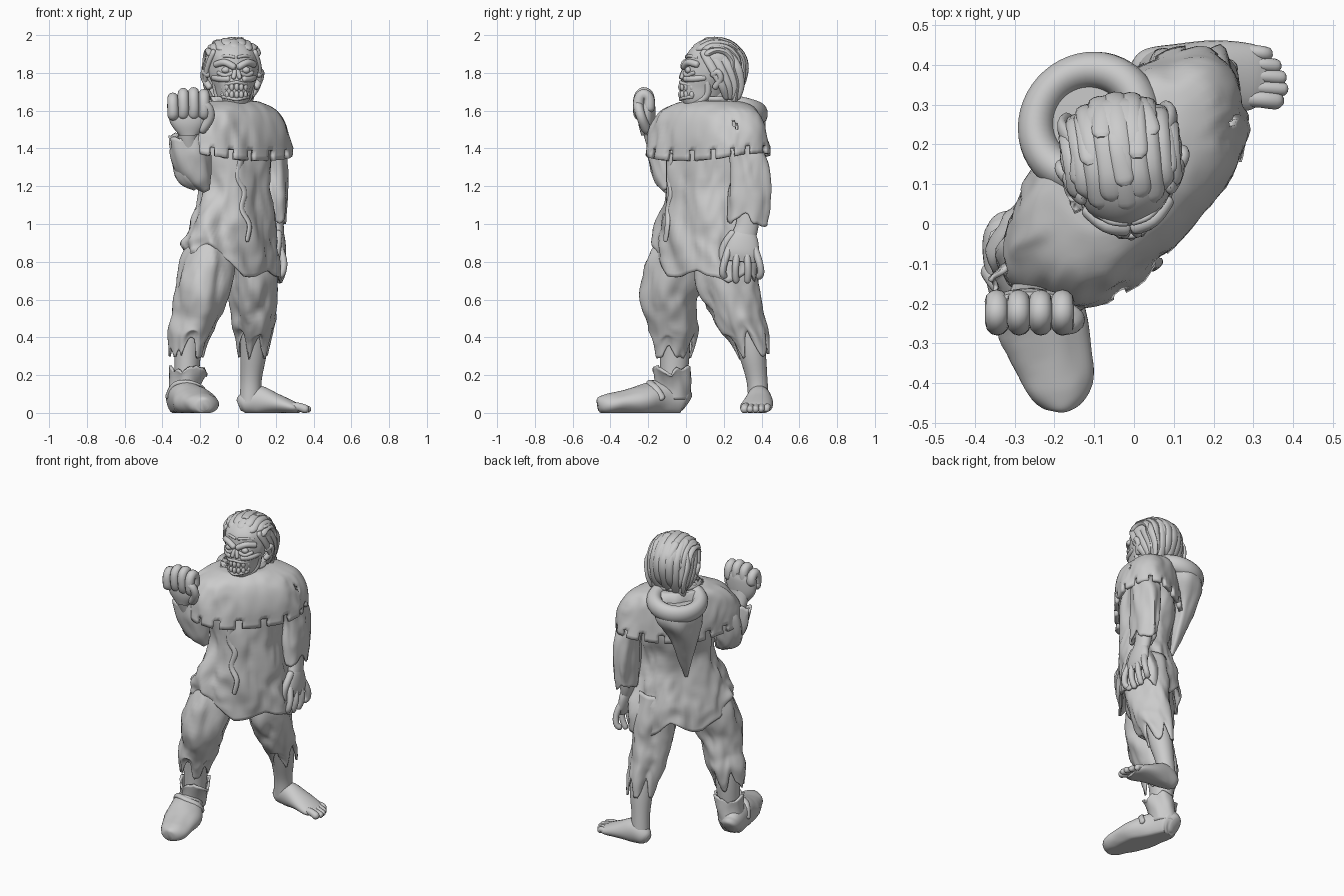
import bpy, bmesh, math
from math import sin, cos, pi, radians
from mathutils import Vector, Matrix, noise

TURN = radians(48)                       # torso is twisted towards +x
SH = (cos(TURN), sin(TURN), 0)           # direction of the left shoulder
HEAD = Matrix.Translation((-0.03, 0.16, 0)) @ Matrix.Rotation(radians(7), 4, 'Z')
I4 = Matrix()


def spline(keys, m):
    k = [Vector(p) for p in keys]
    k = [2 * k[0] - k[1]] + k + [2 * k[-1] - k[-2]]
    out = []
    for a, b, c, d in zip(k, k[1:], k[2:], k[3:]):
        for s in range(m):
            t = s / m
            out.append(0.5 * (2 * b + (c - a) * t + (2 * a - 5 * b + 4 * c - d) * t * t
                              + (3 * b - a - 3 * c + d) * t ** 3))
    return out + [k[-2]]


def link(name, bm):
    me = bpy.data.meshes.new(name)
    bm.to_mesh(me)
    bm.free()
    ob = bpy.data.objects.new(name, me)
    bpy.context.collection.objects.link(ob)
    return ob


def skin(name, keys, side=(1, 0, 0), n=28, m=5, level=False, fold=0, k=6,
         hem=None, cut=None, thick=0, M=I4, box=1.0):
    """Loft ellipses (x, y, z, half width along side, half depth) along a smooth path."""
    rows = spline(keys, m)
    side = Vector(side)
    bm = bmesh.new()
    grid = []
    for r, row in enumerate(rows):
        u = r / (len(rows) - 1)
        T = Vector(rows[min(r + 1, len(rows) - 1)][:3]) - Vector(rows[max(r - 1, 0)][:3])
        T.normalize()
        if level:
            T = Vector((0, 0, -1 if T.z < 0 else 1))
        S = (side - T * side.dot(T)).normalized()
        B = T.cross(S)
        c = Vector(row[:3])
        ring = []
        for j in range(n):
            t = 2 * pi * j / n
            p, q = [math.copysign(abs(f) ** box, f) for f in (cos(t), sin(t))]
            d = S * max(row[3], .003) * p + B * max(row[4], .003) * q
            if fold:
                w = c + d
                big = noise.noise((w.x * 11, w.y * 11, w.z * 5))
                fine = .5 - abs(noise.noise((w.x * 16 + 5, w.y * 16, w.z * 7)))
                d *= 1 + fold * min(1, .3 + 2 * u) * (.5 * sin(k * t + 3 * u + 2 * big) + big + .8 * fine - .2)
            v = c + d
            if hem:
                v -= T * hem(t) * u ** 4
            v.z = max(v.z, 0)
            ring.append(bm.verts.new(M @ v))
        grid.append(ring)
    for r in range(len(grid) - 1):
        for j in range(n):
            if cut and cut(len(grid) - 2 - r, j):
                continue
            q = (j + 1) % n
            bm.faces.new((grid[r][j], grid[r][q], grid[r + 1][q], grid[r + 1][j]))
    if not thick:
        bm.faces.new(grid[0])
        bm.faces.new(grid[-1])
    bmesh.ops.recalc_face_normals(bm, faces=bm.faces)
    ob = link(name, bm)
    if thick:
        ob.modifiers.new("thickness", 'SOLIDIFY').thickness = thick
    return ob


def rod(name, pts, r, flat=1, side=(1, 0, 0), M=I4, taper=1.0):
    """Round-ended rod through the points."""
    p = [Vector(q) for q in pts]
    p = [p[0] + (p[0] - p[1]).normalized() * r * .7] + p + [p[-1] + (p[-1] - p[-2]).normalized() * r * .7]
    last = len(p) - 1
    keys = []
    for i, q in enumerate(p):
        w = r * (1 + (taper - 1) * i / last) * (.4 if i in (0, last) else 1)
        keys.append((*q, w, w * flat))
    return skin(name, keys, side, 12, 4, M=M)


def ball(name, loc, size, M=I4):
    bm = bmesh.new()
    bmesh.ops.create_uvsphere(bm, u_segments=16, v_segments=10, radius=1,
                              matrix=M @ Matrix.Translation(loc) @ Matrix.Diagonal((*size, 1)))
    link(name, bm)


def jag(depth, count, seed):
    """Torn hem: zigzag of uneven points."""
    return lambda t: depth * abs((t * count / (2 * pi)) % 1 * 2 - 1) * (
        1 + 1.6 * noise.noise((cos(t) * 2 + seed, sin(t) * 2, seed)))


# Tunic, lifted at the right hip, with a torn hem
hem = jag(.06, 5, 3.3)
skin("tunic", [(-.03, .13, 1.56, .24, .14), (-.02, .11, 1.38, .24, .17), (-.01, .09, 1.2, .215, .155),
               (-.02, .09, 1.0, .265, .168), (-.03, .095, .85, .315, .18), (-.03, .10, .69, .32, .185)],
     SH, 90, 7, True, .1, 6, lambda t: hem(t) + .15 * max(0, -cos(t)) ** 1.3, None, .014)
# Ragged tear down the front
rod("tunic_tear", [(.02, -.082, 1.36), (.0, -.088, 1.25), (.035, -.078, 1.17), (.02, -.095, 1.08),
                   (.06, -.098, 1.0), (.05, -.108, .92)], .022, .6, SH, taper=.6)

# Shoulder mantle with square tabs and a torn hole
skin("mantle", [(-.05, .15, 1.65, .12, .11), (-.045, .14, 1.645, .19, .135), (-.03, .125, 1.595, .3, .175),
                (-.02, .115, 1.49, .365, .2), (-.02, .11, 1.335, .385, .21)],
     SH, 120, 6, True, .05, 5, lambda t: .02 + .02 * cos(2 * t),
     lambda r, j: (r < 2 and j % 7 > 4) or (r in (6, 7) and j == 10) or (r in (7, 8) and j == 11), .024, box=.92)

# Hood bunched on the back, with a hanging tail
bpy.ops.mesh.primitive_torus_add(major_segments=48, minor_segments=16, major_radius=.132, minor_radius=.046,
                                 location=(-.112, .252, 1.6), rotation=(radians(-14), 0, TURN))
bpy.context.object.name = "hood_rim"
bpy.context.object.scale = (1.05, 1, 1.25)
skin("hood_tail", [(-.12, .26, 1.60, .16, .14), (-.145, .285, 1.5, .14, .115), (-.175, .27, 1.38, .085, .06),
                   (-.155, .23, 1.22, .045, .035), (-.135, .19, 1.08, .01, .012)], SH, 32, 6, True, .12, 4)

# Neck and head
skin("neck", [(-.06, .17, 1.55, .09, .09), (-.03, .15, 1.66, .075, .08), (-.03, .16, 1.76, .08, .09)], m=4)
skin("head", [(0, -.085, 1.598, .03, .035), (0, -.08, 1.615, .06, .075), (0, -.07, 1.66, .083, .112),
              (0, -.05, 1.72, .1, .138), (0, -.025, 1.78, .125, .155), (0, -.005, 1.84, .138, .163),
              (0, .0, 1.90, .135, .155), (0, .0, 1.95, .098, .11), (0, .0, 1.978, .04, .05)],
     n=48, m=6, level=True, fold=.03, M=HEAD)
for s in (-1, 1):
    # Sunken eyes, brows, cheekbones, ears
    ball("eye", (s * .054, -.156, 1.815), (.022, .018, .018), HEAD)
    rod("brow", [(s * .014, -.172, 1.832), (s * .06, -.157, 1.855), (s * .1, -.115, 1.845)], .018, 1, (0, 0, 1), HEAD)
    rod("eye_bag", [(s * .022, -.17, 1.80), (s * .056, -.161, 1.786), (s * .09, -.132, 1.80)], .011, 1, (0, 0, 1), HEAD)
    rod("cheekbone", [(s * .042, -.168, 1.768), (s * .08, -.136, 1.768), (s * .106, -.075, 1.775)], .017, 1, (0, 0, 1), HEAD)
    rod("jaw_muscle", [(s * .098, -.06, 1.76), (s * .085, -.06, 1.68), (s * .046, -.13, 1.63)], .018, 1, (0, 1, 0), HEAD)
    rod("nose_side", [(s * .008, -.172, 1.81), (s * .016, -.186, 1.775)], .012, 1, (1, 0, 0), HEAD)
    rod("forehead_wrinkle", [(s * .01, -.158, 1.883), (s * .05, -.148, 1.89), (s * .09, -.113, 1.88)], .008, 1, (0, 0, 1), HEAD)
    rod("ear", [(s * .135, -.035, 1.79), (s * .152, -.01, 1.805), (s * .15, .005, 1.77), (s * .125, -.02, 1.725)],
        .017, 1, (1, 0, 0), HEAD)
# Bared teeth in two rows, between lips
for z, up in ((1.725, 1), (1.685, -1)):
    arc = [(.082 * sin(a), -.062 - .128 * cos(a), z) for a in [radians(d) for d in range(-54, 55, 18)]]
    for x, y, zz in arc:
        ball("tooth", (x, y, zz), (.0125, .013, .021), HEAD)
    rod("lip", [(x * 1.05, y, zz + up * .026 - up * .02 * abs(x) / .09) for x, y, zz in arc], .009, 1, (0, 0, 1), HEAD)
ball("chin", (0, -.14, 1.632), (.04, .03, .026), HEAD)


def scalp(al, d, r):
    """Point on the scalp: al swings sideways, d runs from brow (0) over the crown to the nape (180)."""
    return (.93 * r * sin(al), -r * 1.06 * cos(d) * cos(al), 1.825 + r * sin(d) * cos(al) ** .8)


# Hair in broad tapering locks: long ones from brow to nape, shorter ones on top
for i in range(9):
    al = radians(-60 + 15 * i)
    pts = [scalp(al * (.82 + .0012 * d), radians(d), .148) for d in (50 + 10 * (i % 2), 80, 115, 150, 180)]
    pts += [(.13 * sin(al), .135 * cos(al) ** .5, 1.74), (.105 * sin(al), .085, 1.65 + .03 * (i % 2))]
    rod("hair_lock", pts, .036, .55, (1, 0, 0), HEAD, .75)
for i in range(7):
    al = radians(-48 + 16 * i)
    a0 = 75 + 22 * (i % 3)
    pts = [scalp(al + .05 * q * (-1) ** i, radians(a0 + 25 * q), .158 - .002 * q) for q in range(4)]
    rod("top_lock", pts, .03, .45, (1, 0, 0), HEAD, .4)
for s in (-1, 1):
    for j in range(4):
        rod("side_hair", [(s * .112, -.075 + .04 * j, 1.905), (s * .138, -.04 + .045 * j, 1.83),
                          (s * (.143 - .006 * j), .01 + .035 * j, 1.74), (s * .11, .04 + .02 * j, 1.675)],
            .028, .6, (0, 1, 0), HEAD, .6)

# Right arm, folded up in front of the shoulder
skin("right_upper_sleeve", [(-.2, -.02, 1.5, .06, .06), (-.255, -.07, 1.4, .085, .08),
                            (-.25, -.09, 1.28, .085, .08), (-.20, -.09, 1.2, .04, .04)], m=6, fold=.1)
skin("right_fore_sleeve", [(-.165, -.10, 1.175, .02, .02), (-.205, -.11, 1.25, .07, .065),
                           (-.25, -.135, 1.36, .105, .07), (-.28, -.16, 1.49, .088, .058)],
     m=6, fold=.1, hem=jag(.05, 4, 1.2), thick=.012)
skin("right_forearm", [(-.24, -.13, 1.32, .05, .045), (-.265, -.18, 1.46, .05, .04), (-.26, -.2, 1.54, .075, .04)], m=4)
skin("right_palm", [(-.26, -.205, 1.47, .05, .032), (-.262, -.208, 1.54, .098, .045),
                    (-.262, -.205, 1.62, .108, .043), (-.262, -.2, 1.66, .09, .03)])
for i in range(4):
    x = -.345 + .055 * i
    h = (-.025, 0, .004, -.006)[i]
    rod("right_finger", [(x, -.195, 1.61), (x, -.197, 1.67 + h), (x, -.225, 1.692 + h), (x, -.248, 1.665 + h),
                         (x + .002, -.25, 1.61 + h), (x, -.235, 1.575)], .029)
rod("right_thumb", [(-.19, -.21, 1.5), (-.15, -.235, 1.56), (-.155, -.25, 1.61), (-.185, -.255, 1.635)], .025)

# Left arm, hanging at the side
skin("left_sleeve", [(.14, .26, 1.5, .06, .06), (.175, .31, 1.4, .08, .09), (.195, .335, 1.27, .07, .1),
                     (.192, .335, 1.12, .063, .11), (.195, .325, .99, .058, .105)],
     m=7, n=40, fold=.14, hem=jag(.05, 3, 5.1), thick=.012)
skin("left_forearm", [(.195, .34, 1.15, .045, .06), (.2, .325, 1.0, .042, .06), (.21, .305, .93, .035, .065)], m=4)
skin("left_palm", [(.205, .315, .98, .03, .045), (.213, .305, .92, .036, .078), (.222, .295, .85, .033, .09),
                   (.226, .29, .8, .02, .075)])
for i in range(4):
    y = .228 + .045 * i
    o = (i - 1.5) * .016
    rod("left_finger", [(.222, y, .87), (.242, y + o, .80), (.236, y + o * 1.4, .745),
                        (.218, y + o, .70 + .02 * (i % 3 == 0))], .02, taper=.85)
rod("left_thumb", [(.212, .25, .95), (.21, .212, .90), (.203, .195, .85), (.198, .2, .80)], .022)

# Trousers with ragged hems, bare shins
skin("right_trouser", [(-.11, .03, .95, .12, .13), (-.16, -.04, .78, .14, .155), (-.195, -.085, .64, .14, .15),
                       (-.23, -.075, .5, .112, .122), (-.262, -.065, .4, .108, .125), (-.275, -.07, .29, .092, .1)],
     n=56, m=7, fold=.13, k=4, hem=jag(.1, 5, 2.4), thick=.012)
skin("left_trouser", [(.06, .2, .95, .12, .13), (.075, .21, .78, .125, .155), (.08, .235, .64, .122, .15),
                      (.085, .285, .5, .112, .12), (.085, .33, .4, .095, .105), (.08, .355, .29, .078, .085)],
     n=56, m=7, fold=.14, k=4, hem=jag(.1, 5, 7.7), thick=.012)
skin("right_shin", [(-.24, -.07, .5, .08, .09), (-.265, -.06, .32, .07, .08), (-.275, -.07, .1, .06, .065)])
skin("left_shin", [(.09, .31, .48, .075, .085), (.082, .35, .32, .07, .072), (.07, .375, .18, .056, .056),
                   (.065, .385, .06, .057, .055)])

# Right boot with loose cuff and creases
skin("boot", [(-.318, .005, .05, .03, .045), (-.315, -.01, .06, .06, .07), (-.306, -.04, .07, .08, .09),
              (-.28, -.13, .075, .095, .1), (-.23, -.25, .06, .112, .08), (-.2, -.36, .05, .1, .06),
              (-.185, -.42, .045, .08, .052), (-.178, -.455, .042, .05, .043), (-.176, -.468, .04, .02, .03)],
     (.95, .3, 0), 40, 5, fold=.06, k=3)
skin("boot_cuff", [(-.29, -.07, .07, .08, .09), (-.275, -.07, .16, .083, .09), (-.265, -.075, .25, .1, .1)],
     n=36, m=6, level=True, fold=.1, k=4, hem=jag(.04, 3, 4.2), thick=.014)
rod("boot_strap", [(-.37, -.12, .09), (-.335, -.16, .15), (-.26, -.19, .16), (-.19, -.16, .13), (-.175, -.13, .08)],
    .02, .7, (0, 1, 0))

# Bare left foot
skin("left_foot", [(.003, .39, .04, .025, .03), (.03, .39, .05, .05, .055), (.1, .388, .068, .064, .078),
                   (.2, .382, .05, .08, .053), (.29, .368, .028, .084, .034), (.325, .363, .022, .064, .022)], (0, 1, 0))
for i in range(5):
    y = .314 + .029 * i
    rod("left_toe", [(.27, y + .005, .03), (.32, y, .032), ((.36, .374, .37, .357, .335)[i], y - .004, .018)],
        .022 if i == 0 else .0175, 1, (0, 1, 0))

# Smooth shading, keeping hard cloth edges
bpy.ops.object.select_all(action='SELECT')
bpy.context.view_layer.objects.active = bpy.data.objects["tunic"]
bpy.ops.object.shade_smooth_by_angle(angle=radians(50))
